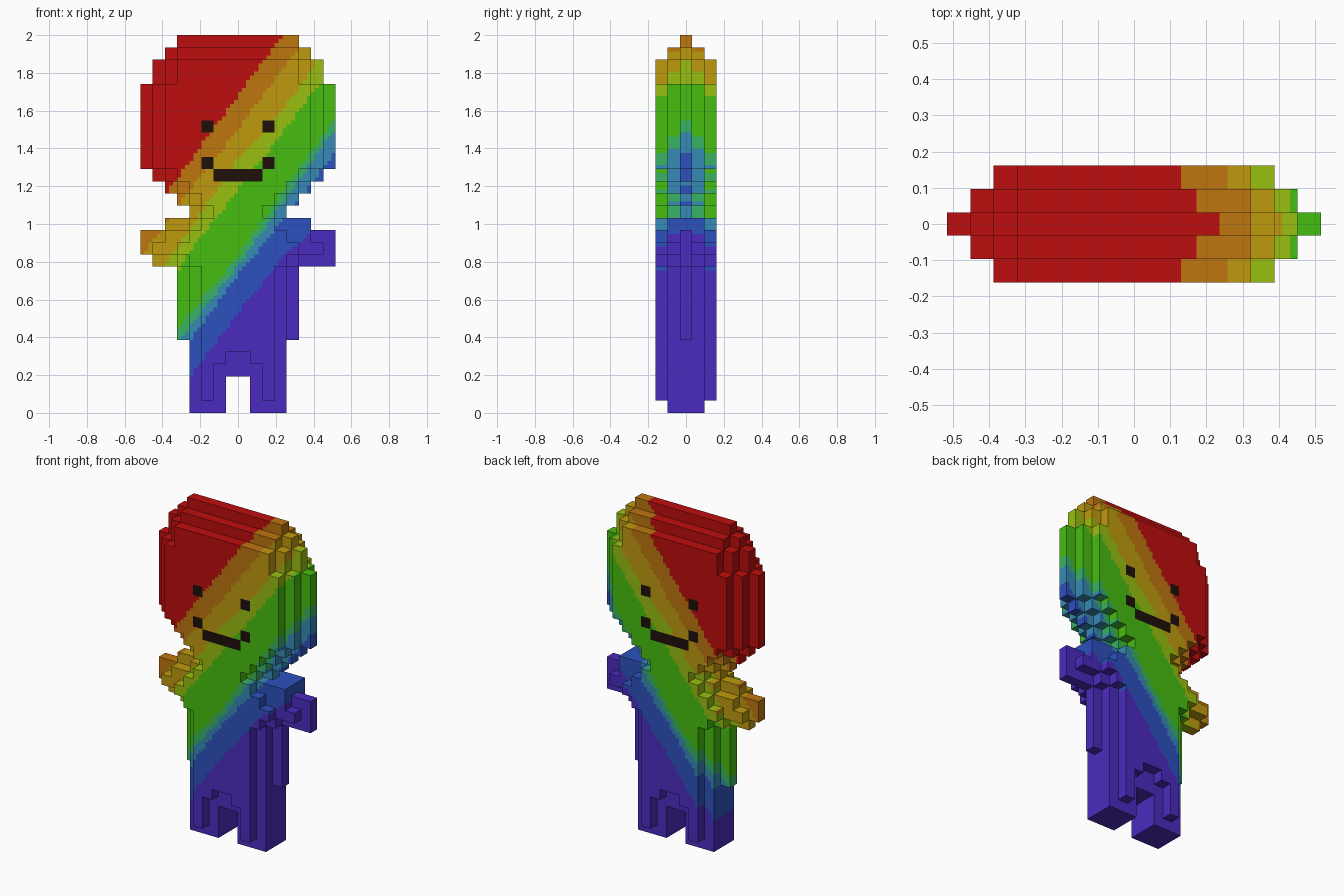
import bpy
import bmesh
from mathutils import Vector

if "Cube" in bpy.data.objects:
    bpy.data.objects.remove(bpy.data.objects["Cube"], do_unlink=True)

CELL = 2 / 31      # block size: the figure is 31 blocks tall, 16 wide, 5 deep
SUB = 3            # colour squares along one block edge

# Colours, from the top-right-to-bottom-left rainbow plus the face ink
COLOURS = [("red", "be0d0d"), ("orange", "be760f"), ("gold", "bf9a0f"),
           ("lime", "98bf10"), ("green", "46be10"), ("sea_green", "37b463"),
           ("steel_blue", "368ab5"), ("blue", "2d51bf"), ("purple", "4b2bbf"),
           ("dark_brown", "1e100a")]


def linear(c):
    return c / 12.92 if c <= 0.04045 else ((c + 0.055) / 1.055) ** 2.4


def make_material(name, code):
    rgba = [linear(int(code[k:k + 2], 16) / 255) for k in (0, 2, 4)] + [1.0]
    mat = bpy.data.materials.new(name)
    mat.use_nodes = True
    mat.diffuse_color = rgba
    bsdf = next(n for n in mat.node_tree.nodes if n.type == 'BSDF_PRINCIPLED')
    bsdf.inputs["Base Color"].default_value = rgba
    bsdf.inputs["Roughness"].default_value = 0.9
    return mat


MATERIALS = [make_material(*c) for c in COLOURS]

# Height of each colour boundary at these x positions, from red down to purple
KNOTS = [-0.5, -0.25, 0, 0.25, 0.5]
BOUNDS = [(1.00, 1.34, 1.68, 2.02, 2.40),
          (0.84, 1.19, 1.50, 1.84, 2.17),
          (0.62, 0.98, 1.34, 1.62, 1.98),
          (0.42, 0.865, 1.18, 1.50, 1.83),
          (0.20, 0.535, 0.83, 1.19, 1.54),
          (0.13, 0.465, 0.78, 1.13, 1.485),
          (0.07, 0.387, 0.73, 1.035, 1.36),
          (-0.10, 0.20, 0.53, 0.84, 1.05)]


def band(x, z):
    """Rainbow band at a point, counted from red."""
    k = min(max(int((x + 0.5) / 0.25), 0), 3)
    f = (x - KNOTS[k]) / 0.25
    return sum(z < b[k] + f * (b[k + 1] - b[k]) for b in BOUNDS)


# Silhouette as (number of rows, first column, last column), bottom to top
SPANS = [(6, 4, 11), (6, 3, 12), (1, 1, 15), (2, 0, 15), (1, 2, 13),
         (1, 4, 11), (1, 3, 12), (1, 2, 13), (1, 1, 14), (7, 0, 15),
         (2, 1, 14), (1, 2, 13), (1, 3, 12)]
core = set()
row = 0
for count, first, last in SPANS:
    for j in range(row, row + count):
        core |= {(i, j) for i in range(first, last + 1)}
    row += count
core -= {(i, j) for i in (7, 8) for j in range(3)}      # gap between the legs


def inset(i, j):
    """Steps from a block to the nearest empty place, up to three."""
    for d in (1, 2):
        for a in range(-d, d + 1):
            b = d - abs(a)
            if (i + a, j + b) not in core or (i + a, j - b) not in core:
                return d
    return 3


def half_depth(i, j):
    """Blocks on each side of the middle layer."""
    if j < 6:       # legs: broad, with a thin raised panel and a stepped arch
        arch = min(abs(i - 7), abs(i - 8)) + max(j - 2, 0)
        raised = j >= 1 and 5 <= i <= 10 and (i in (5, 10) or arch >= 3)
        return 2 if raised else 1
    if j == 15 and i in (11, 12, 13):                   # flat left shoulder
        return 1
    return inset(i, j) - 1


blocks = {(i, y, j) for i, j in core
          for y in range(-half_depth(i, j), half_depth(i, j) + 1)}

# Eyes, mouth corners and mouth, on front and back
FACE = {(5, 23), (10, 23), (5, 20), (10, 20)} | {(i, 19) for i in range(6, 10)}


def part_of(i, j):
    if j >= 16:
        return "head"
    if j < 6:
        return "right_leg" if i < 8 else "left_leg"
    if j >= 12 and i < 3:
        return "right_arm"
    if j >= 12 and i > 12:
        return "left_arm"
    return "torso"


def add_side(bm, verts, block, axis, sign):
    """Add one exposed block side, split into coloured squares."""
    i, y, j = block
    centre = Vector(((i - 7.5) * CELL, y * CELL, (j + 0.5) * CELL))
    u, v = Vector((0, 0, 0)), Vector((0, 0, 0))
    u[(axis + 1) % 3] = v[(axis + 2) % 3] = CELL / SUB
    n = Vector((0, 0, 0))
    n[axis] = sign * CELL / 2
    start = centre + n - (u + v) * SUB / 2
    for a in range(SUB):
        for b in range(SUB):
            corners = [start + u * (a + p) + v * (b + q)
                       for p, q in ((0, 0), (1, 0), (1, 1), (0, 1))]
            if sign < 0:
                corners.reverse()
            loop = []
            for c in corners:
                key = tuple(round(t, 4) for t in c)
                if key not in verts:
                    verts[key] = bm.verts.new(c)
                loop.append(verts[key])
            face = bm.faces.new(loop)
            mid = start + u * (a + 0.5) + v * (b + 0.5) - n / SUB
            inked = axis == 1 and (i, j) in FACE
            face.material_index = 9 if inked else band(mid.x, mid.z)


# Build each body part from the outer sides of its blocks
for name in ("head", "torso", "left_arm", "right_arm", "left_leg", "right_leg"):
    bm = bmesh.new()
    verts = {}
    for block in sorted(blocks):
        if part_of(block[0], block[2]) != name:
            continue
        for axis in range(3):
            for sign in (-1, 1):
                near = list(block)
                near[axis] += sign
                if tuple(near) not in blocks:
                    add_side(bm, verts, block, axis, sign)
    mesh = bpy.data.meshes.new(name)
    bm.to_mesh(mesh)
    bm.free()
    for mat in MATERIALS:
        mesh.materials.append(mat)
    bpy.context.collection.objects.link(bpy.data.objects.new(name, mesh))
